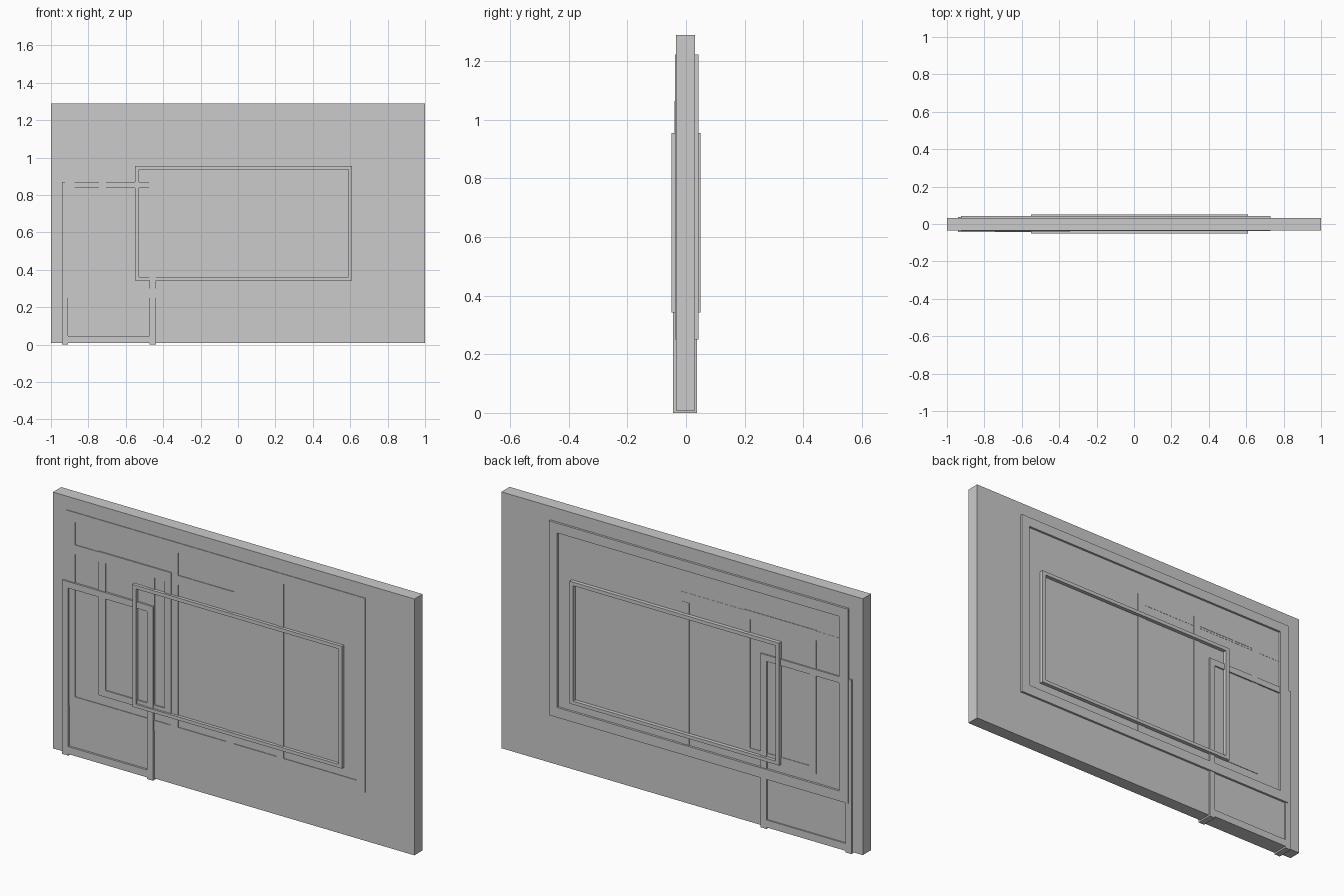
import bpy
import bmesh

if "Cube" in bpy.data.objects:
    bpy.data.objects.remove(bpy.data.objects["Cube"])


def box(name, x0, x1, y0, y1, z0, z1):
    """Axis-aligned bar given by its limits."""
    bm = bmesh.new()
    bmesh.ops.create_cube(bm, size=1)
    for v in bm.verts:
        v.co.x = x1 if v.co.x > 0 else x0
        v.co.y = y1 if v.co.y > 0 else y0
        v.co.z = z1 if v.co.z > 0 else z0
    mesh = bpy.data.meshes.new(name)
    bm.to_mesh(mesh)
    bm.free()
    ob = bpy.data.objects.new(name, mesh)
    bpy.context.collection.objects.link(ob)
    return ob


def frame(name, outer, inner, y0, y1):
    """Rectangular ring; outer and inner are (x0, x1, z0, z1)."""
    bm = bmesh.new()
    rings = []
    for x0, x1, z0, z1 in (outer, inner):
        for y in (y0, y1):
            rings.append([bm.verts.new((x, y, z)) for x, z in
                          ((x0, z0), (x1, z0), (x1, z1), (x0, z1))])
    of, ob_, inf, inb = rings
    for a, b in ((of, inf), (inf, inb), (inb, ob_), (ob_, of)):
        for i in range(4):
            j = (i + 1) % 4
            bm.faces.new((a[i], a[j], b[j], b[i]))
    bmesh.ops.recalc_face_normals(bm, faces=bm.faces)
    mesh = bpy.data.meshes.new(name)
    bm.to_mesh(mesh)
    bm.free()
    ob = bpy.data.objects.new(name, mesh)
    bpy.context.collection.objects.link(ob)
    return ob


# Wall slab
box("wall_panel", -1, 1, -0.034, 0.031, 0.008, 1.29)

# Large multi-pane window: surround, mullions and transom
frame("large_window_frame", (-0.925, 0.73, 0.25, 1.222),
      (-0.875, 0.685, 0.30, 1.173), -0.037, 0.042)
for i, x in enumerate((-0.344, 0.238)):
    box(f"tall_mullion_{i}", x, x + 0.039, -0.037, 0.030, 0.30, 1.173)
box("short_mullion", -0.04, 0.003, -0.037, 0.033, 0.30, 1.012)
box("transom", -0.875, 0.003, -0.037, 0.032, 1.012, 1.06)

# Narrow sash with its centre bar
frame("narrow_sash", (-0.743, -0.343, 0.345, 1.064),
      (-0.706, -0.378, 0.378, 1.022), -0.040, 0.0335)
box("sash_bar", -0.475, -0.436, -0.037, 0.030, 0.378, 1.022)

# Door frame: two stiles standing on the floor, rails between
for side, x in (("left", -0.942), ("right", -0.472)):
    box(f"door_stile_{side}", x, x + 0.033, -0.044, 0.038, 0, 0.87)
for side, z0, z1 in (("bottom", 0.008, 0.045), ("top", 0.838, 0.87)):
    box(f"door_rail_{side}", -0.909, -0.472, -0.044, 0.038, z0, z1)

# Projecting window frame
frame("front_window_frame", (-0.55, 0.61, 0.343, 0.955),
      (-0.53, 0.59, 0.36, 0.937), -0.05, 0.05)
